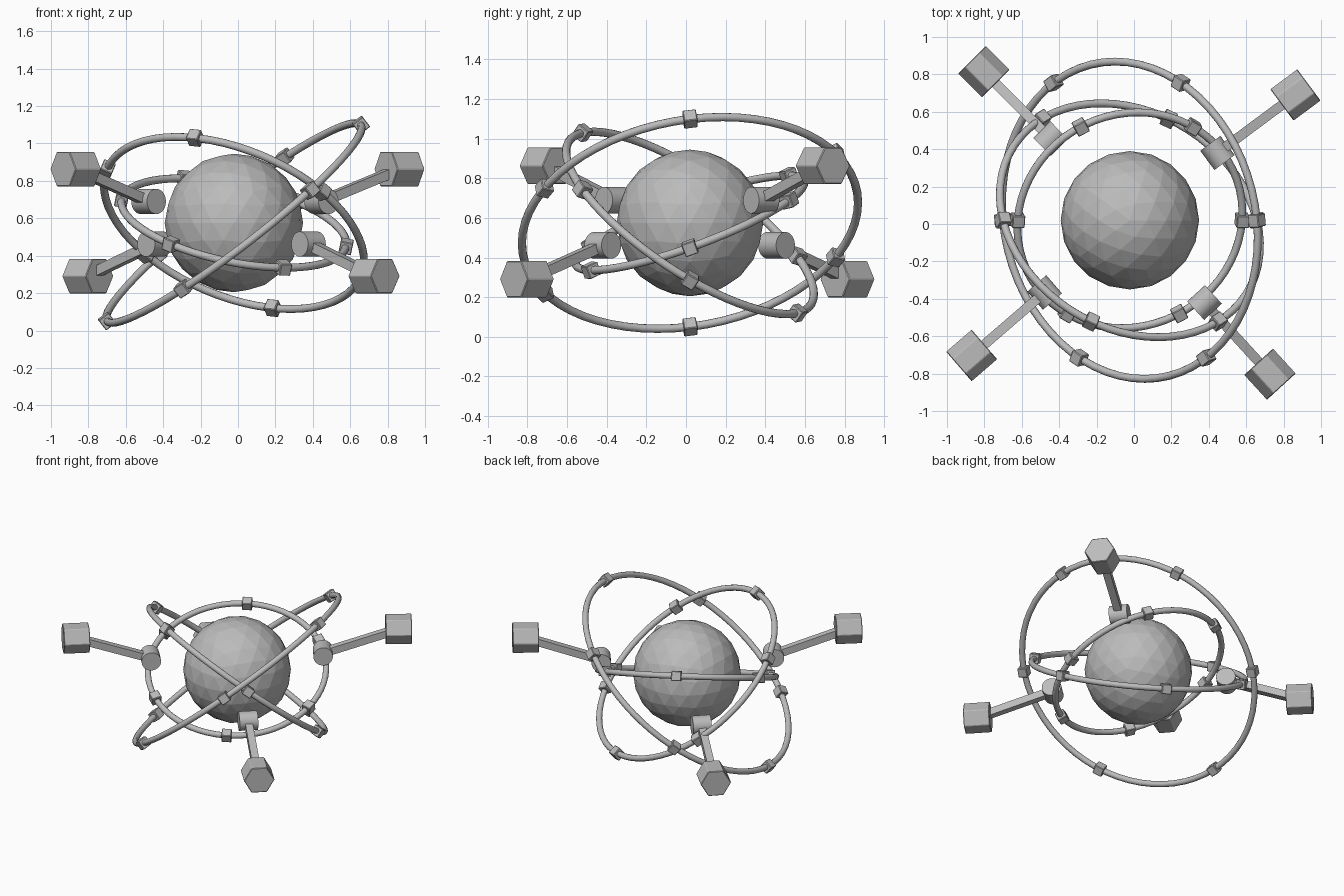
import bpy
import math
from mathutils import Vector, Matrix

if "Cube" in bpy.data.objects:
    bpy.data.objects.remove(bpy.data.objects["Cube"], do_unlink=True)

grey = bpy.data.materials.new("plain_grey")
grey.use_nodes = True
grey.diffuse_color = (0.5, 0.5, 0.5, 1)
grey.node_tree.nodes["Principled BSDF"].inputs["Base Color"].default_value = (0.5, 0.5, 0.5, 1)

CENTRE = Vector((-0.022, 0.02, 0.575))


def frame(x, y, z, origin):
    """Matrix whose columns are the given axes, placed at origin."""
    m = Matrix((x.normalized(), y.normalized(), z.normalized())).transposed().to_4x4()
    m.translation = origin
    return m


def finish(name, matrix, smooth=False):
    ob = bpy.context.object
    ob.name = name
    ob.data.materials.append(grey)
    ob.matrix_world = matrix
    if smooth:
        bpy.ops.object.shade_smooth_by_angle(angle=math.radians(35))
    return ob


def box(name, size, matrix, bevel=0.0):
    bpy.ops.mesh.primitive_cube_add(size=1)
    bpy.context.object.data.transform(Matrix.Diagonal((*size, 1)))
    ob = finish(name, matrix)
    if bevel:
        mod = ob.modifiers.new("soft_edges", "BEVEL")
        mod.width = bevel
        mod.segments = 1
    return ob


def prism(name, sides, radius, length, matrix, smooth=False):
    bpy.ops.mesh.primitive_cylinder_add(vertices=sides, radius=radius, depth=length)
    return finish(name, matrix, smooth)


# Faceted core
bpy.ops.mesh.primitive_ico_sphere_add(subdivisions=3, radius=0.37)
finish("core_sphere", Matrix.Translation(CENTRE))


# Tilted rings, each with six evenly spaced blocks
def ring(name, radius, u, v):
    u = Vector(u).normalized()
    n = u.cross(Vector(v)).normalized()
    v = n.cross(u)
    bpy.ops.mesh.primitive_torus_add(major_radius=radius, minor_radius=0.021,
                                     major_segments=64, minor_segments=12)
    finish(name, frame(u, v, n, CENTRE), smooth=True)
    for i in range(6):
        a = math.radians(60 * i)
        out = u * math.cos(a) + v * math.sin(a)
        box(f"{name}_block_{i + 1}", (0.068, 0.068, 0.068),
            frame(out, n.cross(out), n, CENTRE + out * radius), 0.004)


ring("large_ring", 0.858, (0.68, 0, 0.525), (0.07, -0.74, -0.088))
ring("middle_ring", 0.737, (-0.68, 0, 0.288), (0.26, -1.08, 0.622))
ring("small_ring", 0.613, (0.60, 0, -0.125), (-0.035, -0.5, -0.177))

# Four arms: hinge cylinder, square rod and hexagonal pod
UP = Vector((0, 0, 1))
ARMS = {
    "front_right": ((-0.478, -0.366, 0.69), (-0.868, -0.703, 0.863)),
    "back_left": ((0.446, 0.38, 0.69), (0.863, 0.69, 0.863)),
    "front_left": ((0.377, -0.42, 0.462), (0.727, -0.803, 0.291)),
    "back_right": ((-0.446, 0.457, 0.462), (-0.803, 0.815, 0.291)),
}
for side, (inner, outer) in ARMS.items():
    inner, outer = Vector(inner), Vector(outer)
    along = outer - inner
    flat = Vector((along.x, along.y, 0)).normalized()
    across = UP.cross(flat)
    prism(f"{side}_hinge", 32, 0.067, 0.128, frame(flat, -UP, across, inner), True)
    box(f"{side}_rod", (along.length, 0.052, 0.052),
        frame(along, across, along.cross(across), (inner + outer) / 2))
    # Hexagon lies flat side up, axis pointing outward
    pod = prism(f"{side}_pod", 6, 0.106, 0.18, frame(UP, across, flat, outer))
    pod.data.transform(Matrix.Diagonal((1.0, 1.0, 1.0, 1)) @ Matrix.Rotation(math.radians(30), 4, "Z"))
    flats = max(v.co.x for v in pod.data.vertices)
    points = max(v.co.y for v in pod.data.vertices)
    if flats > points:
        pod.data.transform(Matrix.Rotation(math.radians(30), 4, "Z"))
    soft = pod.modifiers.new("soft_edges", "BEVEL")
    soft.width = 0.004
    soft.segments = 1
